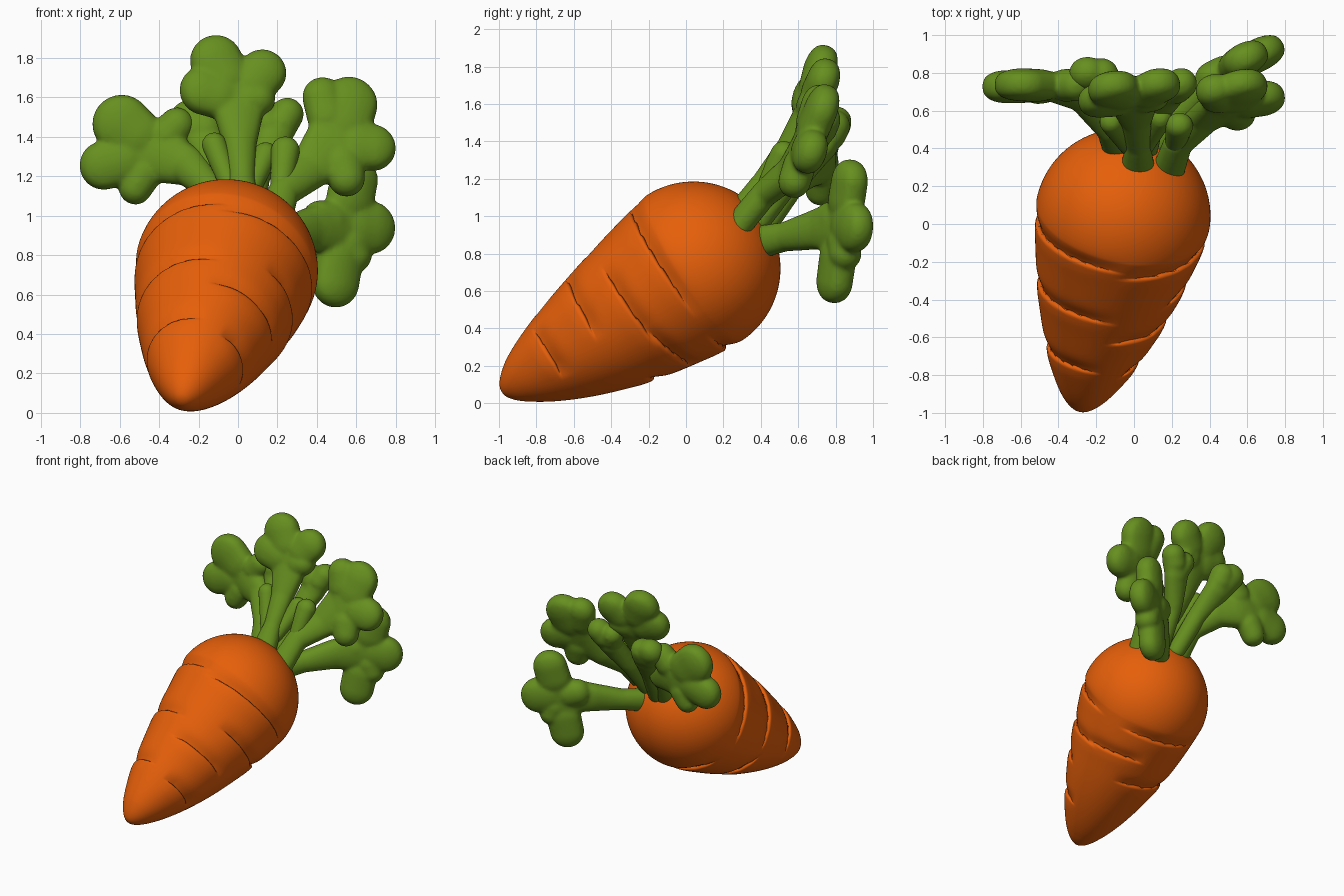
import bpy, bmesh
from math import sin, cos, pi, radians, exp, sqrt
from mathutils import Vector, Matrix

if "Cube" in bpy.data.objects:
    bpy.data.objects.remove(bpy.data.objects["Cube"])


def material(name, rgb):
    m = bpy.data.materials.new(name)
    m.use_nodes = True
    m.diffuse_color = (*rgb, 1)
    bsdf = m.node_tree.nodes["Principled BSDF"]
    bsdf.inputs["Base Color"].default_value = (*rgb, 1)
    bsdf.inputs["Roughness"].default_value = 0.6
    return m


orange = material("carrot orange", (0.79, 0.115, 0.003))
green = material("leaf green", (0.135, 0.275, 0.014))


def make_object(name, bm, mat):
    mesh = bpy.data.meshes.new(name)
    bm.to_mesh(mesh)
    bm.free()
    mesh.materials.append(mat)
    mesh.shade_smooth()
    ob = bpy.data.objects.new(name, mesh)
    bpy.context.collection.objects.link(ob)
    return ob


# Root: a tapered body swept along a tilted axis, cut by partial ring creases
TIP = Vector((-0.265, -0.89, 0.12))
CROWN = Vector((-0.06, 0.04, 0.72))
LENGTH = (CROWN - TIP).length
AXIS = (CROWN - TIP).normalized()
SIDE = AXIS.cross(Vector((0, 0, 1))).normalized()
UP = SIDE.cross(AXIS)
TIP_R, CROWN_R = 0.115, 0.465

# Creases: start angle, end angle, distance from the tip at each end
CREASES = [(-35, 85, 1.07, 1.01), (80, 200, 1.06, 0.98),
           (75, 200, 0.68, 0.61), (-40, 40, 0.79, 0.76),
           (-10, 80, 0.54, 0.52), (75, 200, 0.29, 0.23),
           (-30, 50, 0.25, 0.24), (215, 305, 1.0, 1.05),
           (195, 290, 0.58, 0.62), (270, 335, 0.84, 0.80)]


def body_radius(s):
    if s >= LENGTH:
        return sqrt(max(0, CROWN_R ** 2 - (s - LENGTH) ** 2))
    t = (s + TIP_R) / (LENGTH + TIP_R)
    return CROWN_R * (0.7 * t ** 0.5 + 0.3 * sin(t * pi / 2) ** 0.75)


def crease_offset(s, angle):
    """Radial and axial offsets: a soft dip ending under a steep lip."""
    radial = axial = 0
    for a0, a1, s0, s1 in CREASES:
        k = ((angle - a0) % 360) / (a1 - a0)
        if k >= 1:
            continue
        fade = min(1, 1.4 * sin(pi * k))
        gap = s - (s0 + (s1 - s0) * k)
        if gap >= 0:
            radial -= 0.024 * fade * exp(-(gap / 0.06) ** 2)
        else:
            radial += fade * (0.005 * exp(-(gap / 0.1) ** 2)
                              - 0.029 * exp(-(gap / 0.008) ** 2))
            axial += 0.02 * fade * exp(-(gap / 0.035) ** 2)
    return radial, axial


RINGS, SEGMENTS = 240, 128
bm = bmesh.new()
rows = []
for i in range(1, RINGS):
    t = i / RINGS
    # rings bunch up towards both rounded ends
    t = 0.7 * t + 0.3 * (1 - cos(pi * t)) / 2
    s = -TIP_R + t * (TIP_R + LENGTH + CROWN_R)
    base = body_radius(s)
    sag = 0.02 * sin(pi * min(1, max(0, s / LENGTH)))
    centre = TIP + AXIS * s - UP * sag
    row = []
    for j in range(SEGMENTS):
        deg = 360 * j / SEGMENTS
        radial, axial = crease_offset(s, deg)
        r = base + radial * min(1, base / 0.2)
        a = radians(deg)
        out = SIDE * cos(a) + UP * sin(a)
        row.append(bm.verts.new(centre + AXIS * axial + out * r))
    rows.append(row)
for low, high in zip(rows, rows[1:]):
    for j in range(SEGMENTS):
        k = (j + 1) % SEGMENTS
        bm.faces.new((low[j], low[k], high[k], high[j]))
for row, end in ((rows[0], TIP - AXIS * TIP_R),
                 (rows[-1], CROWN + AXIS * CROWN_R)):
    pole = bm.verts.new(end)
    for j in range(SEGMENTS):
        bm.faces.new((row[j], row[(j + 1) % SEGMENTS], pole))
bmesh.ops.recalc_face_normals(bm, faces=bm.faces)
root = make_object("carrot_root", bm, orange)
soften = root.modifiers.new("soften", "SMOOTH")
soften.factor, soften.iterations = 0.4, 1


# Leaves: round-edged pads strung along stem and lobes, fused by a remesh
def string_pads(bm, a, ra, b, rb, turn, thick):
    count = max(2, int((b - a).length / 0.022))
    for i in range(count + 1):
        k = i / count
        r = ra + (rb - ra) * k
        half = min(r, thick)
        pad = bmesh.ops.create_icosphere(bm, subdivisions=3, radius=half)["verts"]
        for v in pad:
            flat = Vector((v.co.x, v.co.y, 0))
            v.co += flat.normalized() * (r - half) * min(1, flat.length * 1.3 / half)
        place = Matrix.Translation(a.lerp(b, k)) @ turn
        bmesh.ops.transform(bm, matrix=place, verts=pad)


def leaf(name, stem, heart, heart_r, tilt, lobes, thick=0.088):
    """Lobes are (x, z, radius, neck radius) on a plane through the heart."""
    bm = bmesh.new()
    heart = Vector(heart)
    normal = Vector((-tilt[0], 1, -tilt[1]))
    turn = normal.to_track_quat("Z", "Y").to_matrix().to_4x4()
    points = [(Vector(p[:3]), p[3]) for p in stem] + [(heart, heart_r)]
    for (a, ra), (b, rb) in zip(points, points[1:]):
        string_pads(bm, a, ra, b, rb, turn, 0.07)
    for x, z, r, neck in lobes:
        y = heart.y + tilt[0] * (x - heart.x) + tilt[1] * (z - heart.z)
        # necks are thinner than lobes, leaving a shallow hollow in the middle
        tip = Vector((x, y, z))
        middle = heart.lerp(tip, 0.6)
        string_pads(bm, heart, neck, middle, (neck + r) / 2, turn, thick - 0.014)
        string_pads(bm, middle, (neck + r) / 2, tip, r, turn, thick)
    ob = make_object(name, bm, green)
    fuse = ob.modifiers.new("fuse", "REMESH")
    fuse.mode, fuse.voxel_size, fuse.use_smooth_shade = "VOXEL", 0.012, True
    smooth = ob.modifiers.new("smooth", "SMOOTH")
    smooth.factor, smooth.iterations = 0.5, 8


leaf("centre_leaf",
     [(0.02, 0.28, 1.0, 0.095), (0.02, 0.42, 1.18, 0.068), (0.01, 0.55, 1.36, 0.085)],
     (0, 0.665, 1.58), 0.14, (0.15, 0.33),
     [(-0.11, 1.785, 0.135, 0.12), (0.125, 1.725, 0.122, 0.12),
      (-0.17, 1.635, 0.128, 0.12), (0.1, 1.59, 0.09, 0.11)])

leaf("left_leaf",
     [(-0.08, 0.39, 0.94, 0.085), (-0.13, 0.50, 1.13, 0.07), (-0.25, 0.66, 1.25, 0.1)],
     (-0.43, 0.73, 1.32), 0.15, (0, 0.05),
     [(-0.59, 1.465, 0.15, 0.14), (-0.68, 1.255, 0.125, 0.12),
      (-0.52, 1.14, 0.085, 0.11), (-0.31, 1.46, 0.09, 0.11)])

leaf("right_leaf",
     [(0.18, 0.28, 0.95, 0.09), (0.23, 0.42, 1.12, 0.08), (0.36, 0.55, 1.23, 0.105)],
     (0.5, 0.64, 1.38), 0.16, (0.2, 0.36),
     [(0.43, 1.6, 0.105, 0.12), (0.565, 1.565, 0.145, 0.15),
      (0.68, 1.345, 0.122, 0.13), (0.55, 1.19, 0.095, 0.13)])

leaf("drooping_leaf",
     [(0.09, 0.39, 0.86, 0.09), (0.2, 0.53, 0.89, 0.08), (0.36, 0.70, 0.93, 0.11)],
     (0.54, 0.835, 0.95), 0.15, (0.5, 0.06),
     [(0.59, 1.18, 0.125, 0.13), (0.668, 0.94, 0.136, 0.14),
      (0.495, 0.658, 0.125, 0.13), (0.59, 0.8, 0.09, 0.12), (0.42, 0.98, 0.1, 0.11)])

# Small sprigs and side leaflets between the large leaves
leaf("back_left_sprig", [(-0.04, 0.43, 0.96, 0.065), (-0.1, 0.59, 1.2, 0.07)],
     (-0.17, 0.74, 1.38), 0.1, (0, 0.5),
     [(-0.245, 1.49, 0.1, 0.1), (-0.17, 1.48, 0.09, 0.1)])
leaf("back_right_sprig", [(0.07, 0.4, 0.98, 0.06), (0.1, 0.56, 1.2, 0.065)],
     (0.18, 0.69, 1.4), 0.095, (0.1, 0.4),
     [(0.25, 1.515, 0.085, 0.09), (0.14, 1.5, 0.08, 0.08)])
for name, base, end, r in (
        ("left_leaflet", (-0.02, 0.4, 1.1), (-0.12, 0.54, 1.36), 0.065),
        ("middle_leaflet", (0.05, 0.4, 1.1), (0.14, 0.56, 1.31), 0.065),
        ("right_leaflet", (0.21, 0.39, 1.06), (0.24, 0.52, 1.33), 0.075)):
    leaf(name, [(*base, 0.05)], end, r, (0, 0.4), [], 0.06)
